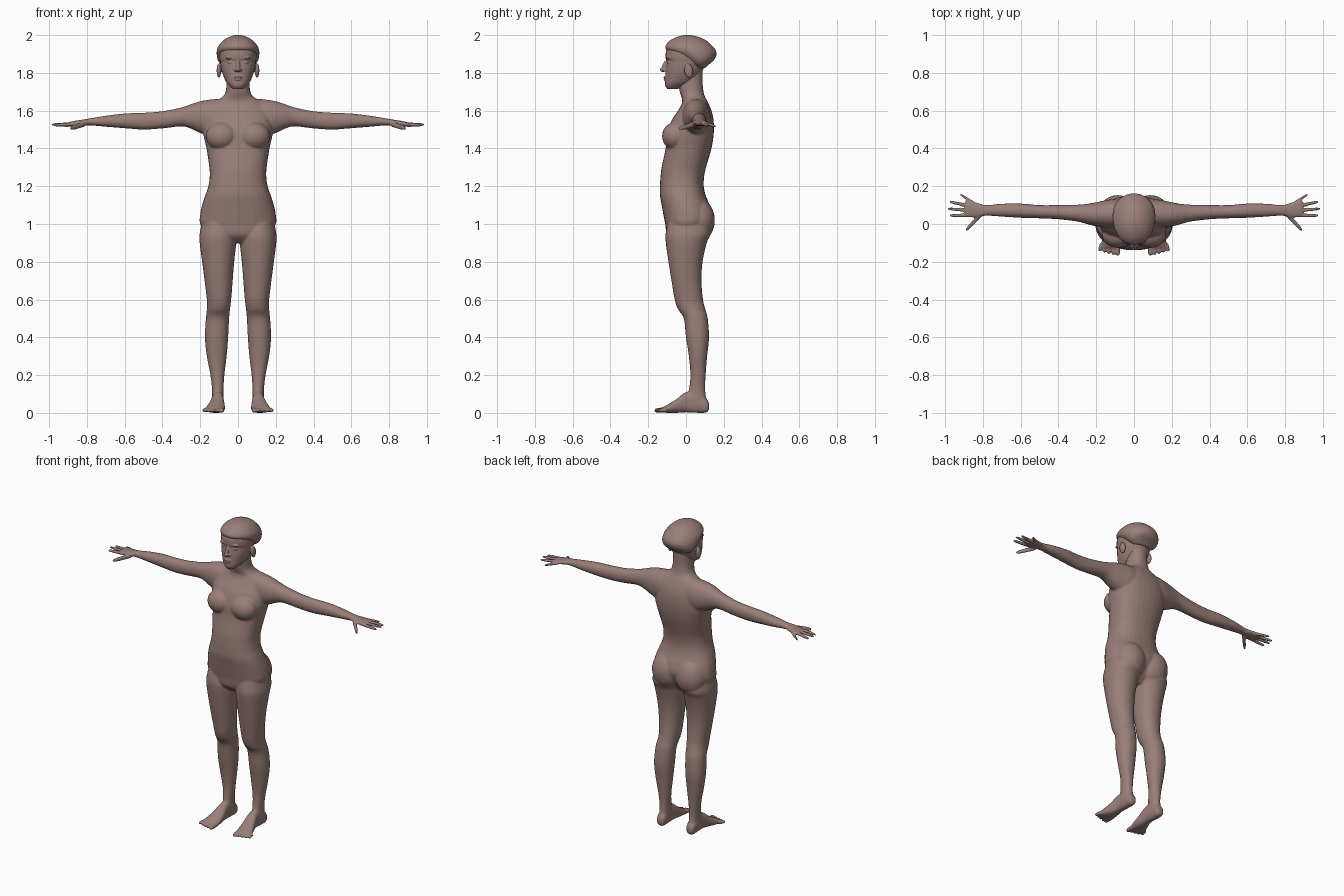
import bpy, bmesh, math
from mathutils import Matrix, Vector

skin = bpy.data.materials.new("warm_brown_skin")
skin.diffuse_color = (0.32, 0.21, 0.19, 1)


def spline(rows, steps=5):
    """Catmull-Rom densify a list of equal-length rows."""
    out = []
    for i in range(len(rows) - 1):
        a, b, c, d = (rows[max(0, min(len(rows) - 1, i + k))] for k in (-1, 0, 1, 2))
        for s in range(steps):
            t = s / steps
            out.append([0.5 * (2*q + (r - p)*t + (2*p - 5*q + 4*r - s4)*t*t
                               + (3*q - p - 3*r + s4)*t**3)
                        for p, q, r, s4 in zip(a, b, c, d)])
    return out + [list(rows[-1])]


def loft(bm, axis, rows, power=2.2, mirror=False, n=32):
    """Rounded rings across an axis; row = position, min/max of the other two axes."""
    for sx in ((1, -1) if mirror else (1,)):
        rings = []
        for pos, a0, a1, b0, b1 in spline(rows):
            ring = []
            for k in range(n):
                t = math.tau * k / n
                u, v = (math.copysign(abs(w) ** (2 / power), w) for w in (math.cos(t), math.sin(t)))
                co = [(a0 + a1)/2 + u*(a1 - a0)/2, (b0 + b1)/2 + v*(b1 - b0)/2]
                co.insert(axis, pos)
                ring.append(bm.verts.new((co[0]*sx, co[1], co[2])))
            rings.append(ring)
        for r, s in zip(rings, rings[1:]):
            for k in range(n):
                bm.faces.new((r[k], r[(k+1) % n], s[(k+1) % n], s[k]))
        bm.faces.new(rings[0])
        bm.faces.new(rings[-1])


def digit(bm, axis, p, q, r):
    """Tapered finger or toe, mirrored."""
    p, q = Vector(p), Vector(q)
    others = [i for i in range(3) if i != axis]
    rows = []
    for t, k in ((0, 1), (0.5, 0.95), (0.85, 0.8), (0.97, 0.5), (1, 0.2)):
        c = p.lerp(q, t)
        rows.append((c[axis], c[others[0]] - r*k, c[others[0]] + r*k,
                     c[others[1]] - r*k, c[others[1]] + r*k))
    loft(bm, axis, rows, 2, True, 14)


def blob(bm, c, radii, mirror=False, tilt=0):
    for sx in ((1, -1) if mirror else (1,)):
        m = (Matrix.Translation((c[0]*sx, c[1], c[2])) @ Matrix.Rotation(tilt, 4, 'X')
             @ Matrix.Diagonal((*radii, 1)))
        bmesh.ops.create_uvsphere(bm, u_segments=24, v_segments=16, radius=1, matrix=m)


def finish(bm, name, voxel, smooth):
    """Fuse the overlapping volumes into one smooth skin."""
    bmesh.ops.recalc_face_normals(bm, faces=bm.faces)
    me = bpy.data.meshes.new(name)
    bm.to_mesh(me)
    bm.free()
    me.materials.append(skin)
    me.polygons.foreach_set("use_smooth", [True] * len(me.polygons))
    ob = bpy.data.objects.new(name, me)
    bpy.context.collection.objects.link(ob)
    mod = ob.modifiers.new("fuse", 'REMESH')
    mod.mode = 'VOXEL'
    mod.voxel_size = voxel
    mod.use_smooth_shade = True
    sm = ob.modifiers.new("soften", 'SMOOTH')
    sm.factor = 0.5
    sm.iterations = smooth


def sym(rows):
    return [(z, -w, w, f, b) for z, w, f, b in rows]


body = bmesh.new()
# torso: height, half width, front, back
loft(body, 2, sym([
    (0.90, 0.06, -0.06, 0.05), (0.94, 0.15, -0.10, 0.09), (1.0, 0.2, -0.11, 0.125),
    (1.05, 0.2, -0.12, 0.138), (1.1, 0.19, -0.129, 0.125), (1.15, 0.174, -0.138, 0.105),
    (1.2, 0.157, -0.138, 0.094), (1.25, 0.15, -0.135, 0.096), (1.3, 0.152, -0.129, 0.106),
    (1.4, 0.167, -0.108, 0.135), (1.48, 0.184, -0.1, 0.147), (1.55, 0.18, -0.075, 0.146),
    (1.6, 0.165, -0.042, 0.135), (1.64, 0.14, -0.02, 0.118), (1.665, 0.09, -0.015, 0.105)]), 2.3)
# neck
loft(body, 2, sym([
    (1.6, 0.12, -0.035, 0.125), (1.65, 0.11, -0.02, 0.112), (1.675, 0.08, -0.025, 0.1),
    (1.7, 0.066, -0.033, 0.093), (1.75, 0.06, -0.04, 0.088), (1.82, 0.06, -0.03, 0.088)]))
# chest, buttocks
blob(body, (0.085, -0.055, 1.465), (0.085, 0.072, 0.075), True)
blob(body, (0.085, 0.065, 1.02), (0.1, 0.088, 0.115), True)
# legs
loft(body, 2, [
    (1.03, 0.03, 0.185, -0.09, 0.12), (0.95, 0.008, 0.203, -0.108, 0.13),
    (0.9, 0.009, 0.203, -0.107, 0.11), (0.8, 0.02, 0.19, -0.093, 0.088),
    (0.7, 0.028, 0.177, -0.077, 0.082), (0.6, 0.036, 0.165, -0.06, 0.09),
    (0.55, 0.042, 0.165, -0.043, 0.102), (0.5, 0.047, 0.17, -0.012, 0.115),
    (0.4, 0.052, 0.175, 0.0, 0.122), (0.3, 0.06, 0.165, 0.015, 0.112),
    (0.2, 0.072, 0.146, 0.023, 0.104), (0.12, 0.077, 0.137, 0.015, 0.102),
    (0.06, 0.077, 0.138, 0.0, 0.11), (0.03, 0.08, 0.135, 0.01, 0.11)], 2.1, True)
# feet and toes
loft(body, 1, [
    (0.122, 0.09, 0.122, 0.02, 0.05), (0.108, 0.079, 0.135, 0.002, 0.075),
    (0.06, 0.077, 0.138, 0, 0.11), (0.0, 0.075, 0.14, 0.003, 0.11),
    (-0.05, 0.07, 0.156, 0, 0.073), (-0.09, 0.069, 0.17, 0, 0.048),
    (-0.125, 0.074, 0.174, 0.002, 0.03)], 2.4, True)
for i in range(5):
    x = 0.086 + 0.021*i
    digit(body, 1, (x, -0.1, 0.016), (x + 0.003*i, -0.168 + 0.003*i*i**0.5, 0.012),
          0.015 if i == 0 else 0.0115)
# arms and palms: distance out, front, back, bottom, top
loft(body, 0, [
    (0.05, 0.0, 0.125, 1.5, 1.662), (0.12, -0.02, 0.13, 1.46, 1.662),
    (0.2, -0.012, 0.115, 1.482, 1.65), (0.25, 0.0, 0.106, 1.505, 1.634),
    (0.3, 0.013, 0.102, 1.517, 1.617), (0.4, 0.025, 0.1, 1.506, 1.597),
    (0.5, 0.03, 0.1, 1.5, 1.589), (0.6, 0.033, 0.108, 1.507, 1.585),
    (0.7, 0.039, 0.107, 1.515, 1.573), (0.78, 0.044, 0.1, 1.522, 1.56),
    (0.82, 0.035, 0.11, 1.521, 1.553), (0.87, 0.034, 0.126, 1.519, 1.545),
    (0.892, 0.04, 0.125, 1.522, 1.54)], 2.1, True)
# fingers and thumb
for y0, x1, y1, z1, r in ((0.046, 0.978, 0.045, 1.523, 0.0105), (0.069, 0.989, 0.082, 1.526, 0.0105),
                          (0.092, 0.978, 0.118, 1.523, 0.0105), (0.113, 0.922, 0.158, 1.516, 0.0095)):
    digit(body, 0, (0.85, y0, 1.53), (x1, y1, z1), r)
digit(body, 0, (0.81, 0.05, 1.53), (0.89, -0.034, 1.505), 0.0155)
finish(body, "body", 0.0055, 6)

head = bmesh.new()
# skull and jaw
loft(head, 2, sym([
    (1.714, 0.025, -0.098, -0.05), (1.73, 0.044, -0.11, 0.0), (1.75, 0.062, -0.112, 0.04),
    (1.78, 0.076, -0.11, 0.07), (1.81, 0.086, -0.108, 0.088), (1.84, 0.092, -0.105, 0.1),
    (1.86, 0.095, -0.102, 0.11), (1.88, 0.098, -0.108, 0.12), (1.92, 0.096, -0.104, 0.13),
    (1.96, 0.07, -0.075, 0.09), (1.98, 0.03, -0.03, 0.05)]), 2.15)
# nose, lips, eyelids, brows, ears
blob(head, (0, -0.113, 1.835), (0.011, 0.014, 0.034), tilt=-0.35)
blob(head, (0, -0.122, 1.818), (0.014, 0.018, 0.011))
blob(head, (0.013, -0.112, 1.815), (0.009, 0.012, 0.008), True)
blob(head, (0, -0.107, 1.777), (0.026, 0.013, 0.006))
blob(head, (0, -0.106, 1.766), (0.022, 0.013, 0.007))
blob(head, (0.038, -0.088, 1.856), (0.018, 0.013, 0.009), True)
blob(head, (0.04, -0.092, 1.879), (0.026, 0.014, 0.007), True)
blob(head, (0.101, 0.014, 1.812), (0.012, 0.023, 0.038), True, 0.15)
finish(head, "head", 0.0035, 3)

hair = bmesh.new()
# swept cap: the front edge recedes downwards
loft(hair, 2, sym([
    (1.825, 0.06, 0.045, 0.1), (1.845, 0.092, 0.025, 0.122), (1.87, 0.108, -0.015, 0.15),
    (1.9, 0.113, -0.07, 0.162), (1.925, 0.111, -0.106, 0.155), (1.945, 0.102, -0.108, 0.138),
    (1.97, 0.08, -0.087, 0.11), (1.988, 0.053, -0.055, 0.075), (1.997, 0.028, -0.025, 0.04),
    (2.001, 0.008, -0.002, 0.015)]), 2.05)
finish(hair, "hair", 0.0045, 4)
